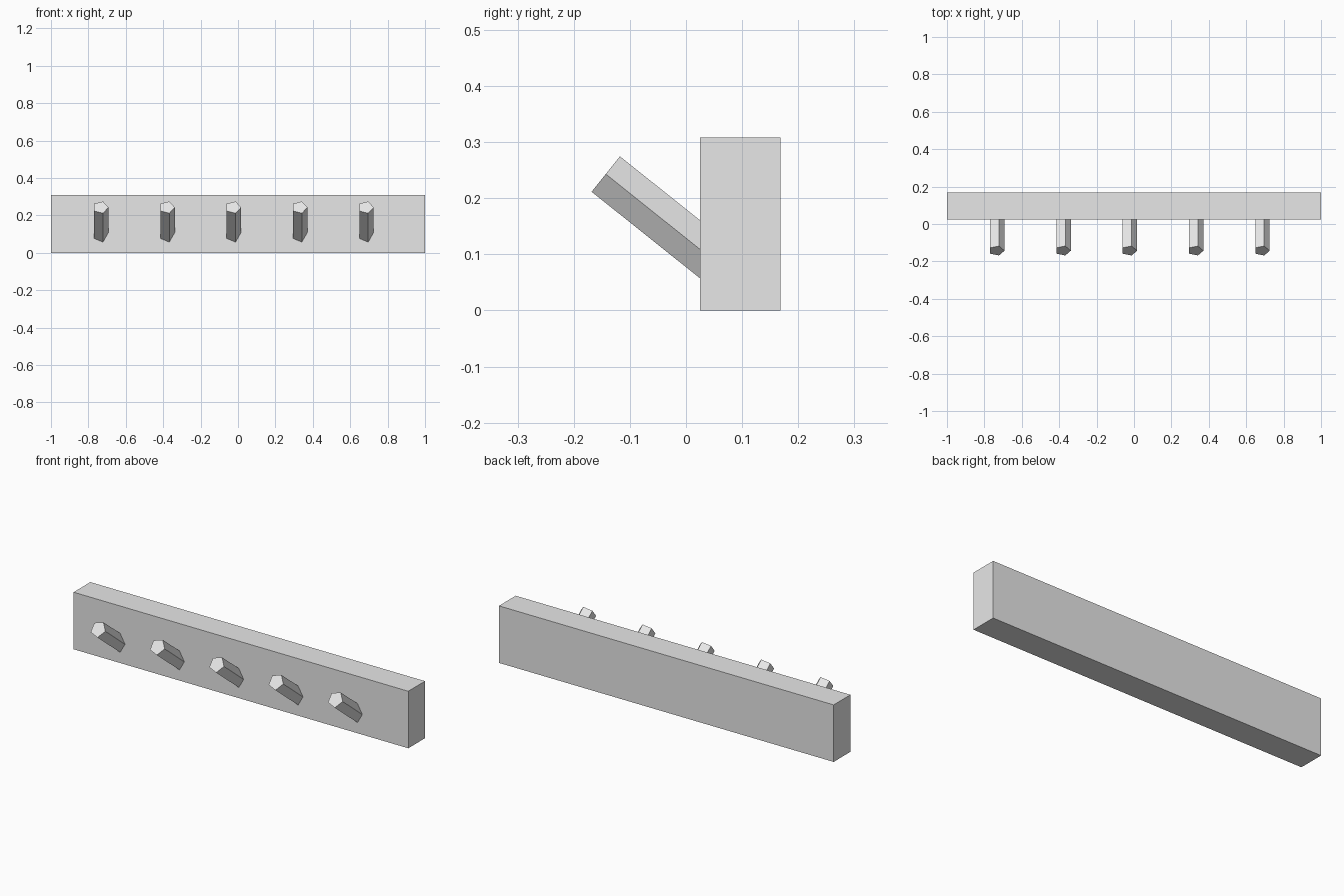
import bpy, math
from mathutils import Vector

cube = bpy.data.objects.get("Cube")
if cube:
    bpy.data.objects.remove(cube, do_unlink=True)

# Single light grey finish
grey = bpy.data.materials.new("light_grey")
grey.use_nodes = True
grey.diffuse_color = (0.8, 0.8, 0.8, 1)
grey.node_tree.nodes["Principled BSDF"].inputs["Base Color"].default_value = (0.8, 0.8, 0.8, 1)


def finish(name):
    obj = bpy.context.object
    obj.name = name
    obj.data.materials.append(grey)
    return obj


# Back board
FRONT, BACK, HEIGHT = 0.025, 0.168, 0.308
bpy.ops.mesh.primitive_cube_add(size=1, location=(0, (FRONT + BACK) / 2, HEIGHT / 2))
board = finish("board")
board.scale = (2, BACK - FRONT, HEIGHT)

# Five-sided pegs, rising out of the front and rooted inside the board
RADIUS, LENGTH, TILT = 0.0425, 0.262, math.radians(38.6)
tip_y, tip_z = -0.143, 0.243
inward = Vector((0, math.cos(TILT), -math.sin(TILT)))
for i in range(5):
    tip = Vector((-0.026 + (i - 2) * 0.3545, tip_y, tip_z))
    bpy.ops.mesh.primitive_cylinder_add(vertices=5, radius=RADIUS, depth=LENGTH)
    peg = finish(f"peg_{i + 1}")
    # Turn one corner of the section toward +x, then lean the peg forward
    mesh = peg.data
    corner = max(mesh.vertices, key=lambda v: v.co.z).co
    turn = math.atan2(corner.y, corner.x)
    for v in mesh.vertices:
        x, y = v.co.x, v.co.y
        v.co.x = x * math.cos(turn) + y * math.sin(turn)
        v.co.y = y * math.cos(turn) - x * math.sin(turn)
    peg.rotation_euler = (math.pi / 2 - TILT, 0, 0)
    peg.location = tip + inward * LENGTH / 2
